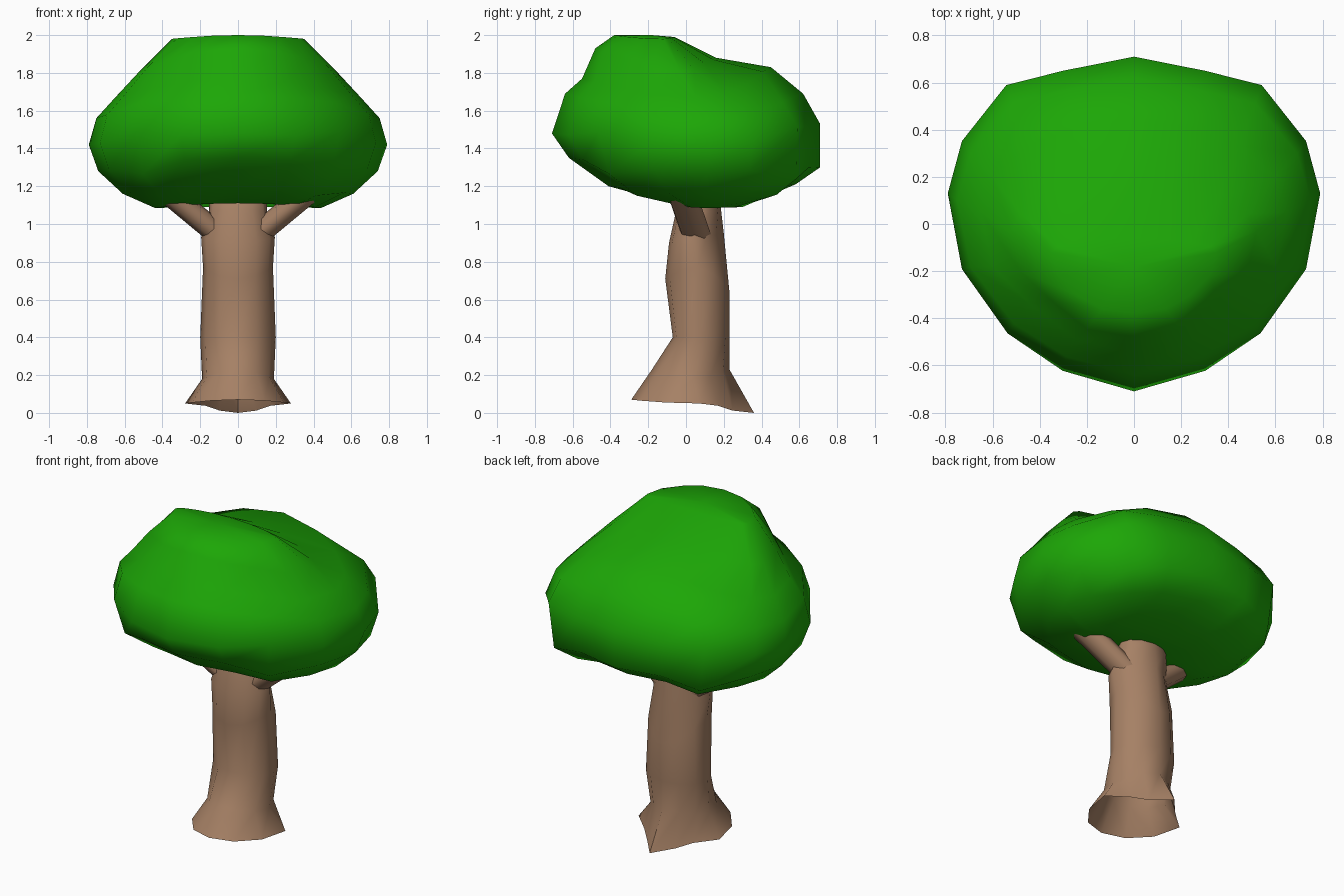
import bpy, bmesh, math
from mathutils import Matrix, Vector

if "Cube" in bpy.data.objects:
    bpy.data.objects.remove(bpy.data.objects["Cube"])


def material(name, rgb):
    m = bpy.data.materials.new(name)
    m.use_nodes = True
    m.diffuse_color = (*rgb, 1)
    m.node_tree.nodes["Principled BSDF"].inputs["Base Color"].default_value = (*rgb, 1)
    return m


def finish(name, bm, mat, angle):
    bmesh.ops.recalc_face_normals(bm, faces=bm.faces)
    mesh = bpy.data.meshes.new(name)
    bm.to_mesh(mesh)
    bm.free()
    mesh.materials.append(mat)
    ob = bpy.data.objects.new(name, mesh)
    bpy.context.collection.objects.link(ob)
    bpy.ops.object.select_all(action="DESELECT")
    ob.select_set(True)
    bpy.context.view_layer.objects.active = ob
    bpy.ops.object.shade_smooth_by_angle(angle=math.radians(angle))


def loft(name, rings, sides, mat, angle, shape, top, bottom=None):
    """Skin uneven rings: front y, front z, half width, side y, side z, back y, back z."""
    bm = bmesh.new()
    loops = []
    for level, (yf, zf, hw, ys, zs, yb, zb) in enumerate(rings):
        loop = []
        for i in range(sides):
            a = math.tau * i / sides
            s, c = math.sin(a), math.cos(a)
            y_end, z_end = (yb, zb) if c > 0 else (yf, zf)
            kx, ky, dz = shape(level, s, c)
            loop.append(bm.verts.new((hw * s * kx, ys + (y_end - ys) * abs(c) * ky,
                                      zs + (z_end - zs) * c * c + dz)))
        loops.append(loop)
    for a, b in zip(loops, loops[1:]):
        for i in range(sides):
            j = (i + 1) % sides
            bm.faces.new((a[i], a[j], b[j], b[i]))
    for loop, tip in ((loops[0], top), (loops[-1], bottom)):
        if tip:
            v = bm.verts.new(tip)
            for i in range(sides):
                bm.faces.new((loop[i], loop[(i + 1) % sides], v))
    finish(name, bm, mat, angle)


green = material("leaf green", (0.012, 0.385, 0.002))
brown = material("bark brown", (0.38, 0.218, 0.13))

# Leafy crown: high at the front, sloping down to a squarer back
crown_rings = [
    (-0.38, 2.00, 0.35, -0.12, 1.98, -0.06, 1.99),
    (-0.48, 1.93, 0.52, -0.03, 1.81, 0.16, 1.88),
    (-0.55, 1.77, 0.65, 0.05, 1.67, 0.45, 1.83),
    (-0.64, 1.69, 0.75, 0.10, 1.56, 0.62, 1.69),
    (-0.71, 1.48, 0.79, 0.13, 1.42, 0.71, 1.53),
    (-0.62, 1.35, 0.74, 0.11, 1.28, 0.71, 1.30),
    (-0.41, 1.20, 0.61, 0.10, 1.16, 0.58, 1.21),
    (-0.08, 1.11, 0.44, 0.09, 1.085, 0.30, 1.09),
]


def crown_shape(level, s, c):
    """Push out the back corners, trim the front ones and deepen both."""
    if abs(abs(s) - abs(c)) > 0.01:
        flat = level > 1 and abs(c) > 0.9 and abs(s) > 0.1
        return (1, 0.97 if flat else 1, 0)
    drop = {3: 0.02, 4: 0.04, 5: -0.05, 6: -0.03}.get(level, 0)
    if c > 0:
        return (0.97, 1.12 if level > 2 else 1, drop)
    return (0.96, 0.92 if level in (1, 2) else 1, drop)


loft("leafy_crown", crown_rings, 16, green, 80, crown_shape, (0, -0.18, 2.0), (0, 0.1, 1.12))

# Hollow trunk with flared roots, the rear root narrow and pointed
trunk_rings = [
    (0.00, 1.20, 0.15, 0.08, 1.20, 0.16, 1.20),
    (-0.05, 1.08, 0.155, 0.07, 1.06, 0.185, 1.08),
    (-0.09, 0.90, 0.195, 0.04, 0.93, 0.20, 0.95),
    (-0.11, 0.71, 0.185, 0.06, 0.77, 0.23, 0.64),
    (-0.07, 0.40, 0.20, 0.07, 0.40, 0.23, 0.40),
    (-0.18, 0.23, 0.19, 0.04, 0.18, 0.23, 0.23),
    (-0.29, 0.07, 0.28, 0.07, 0.05, 0.36, 0.00),
]


def trunk_shape(level, s, c):
    """Pinch the back between the roots and below the limbs."""
    pinch = {2: 0.7, 5: 0.3, 6: 1.6}.get(level, 0) if c > 0 else 0
    k = 1 - pinch * (s * c) ** 2
    return (k, k, 0)


loft("trunk", trunk_rings, 12, brown, 65, trunk_shape, (0, 0.08, 1.22))

# Pair of short limbs, broad from front to back, leaning forward into the crown
for side, label in ((1, "left"), (-1, "right")):
    start, end = Vector((side * 0.08, 0.05, 0.925)), Vector((side * 0.40, -0.02, 1.19))
    axis = end - start
    bm = bmesh.new()
    bmesh.ops.create_cone(bm, cap_ends=True, segments=8, radius1=0.062, radius2=0.062,
                          depth=axis.length)
    turn = axis.to_track_quat("Z", "Y").to_matrix().to_4x4()
    widen = Matrix.Diagonal((1, 1.3, 1, 1))
    bmesh.ops.transform(bm, matrix=widen @ turn, verts=bm.verts)
    bmesh.ops.translate(bm, vec=(start + end) / 2, verts=bm.verts)
    finish(label + "_limb", bm, brown, 65)
